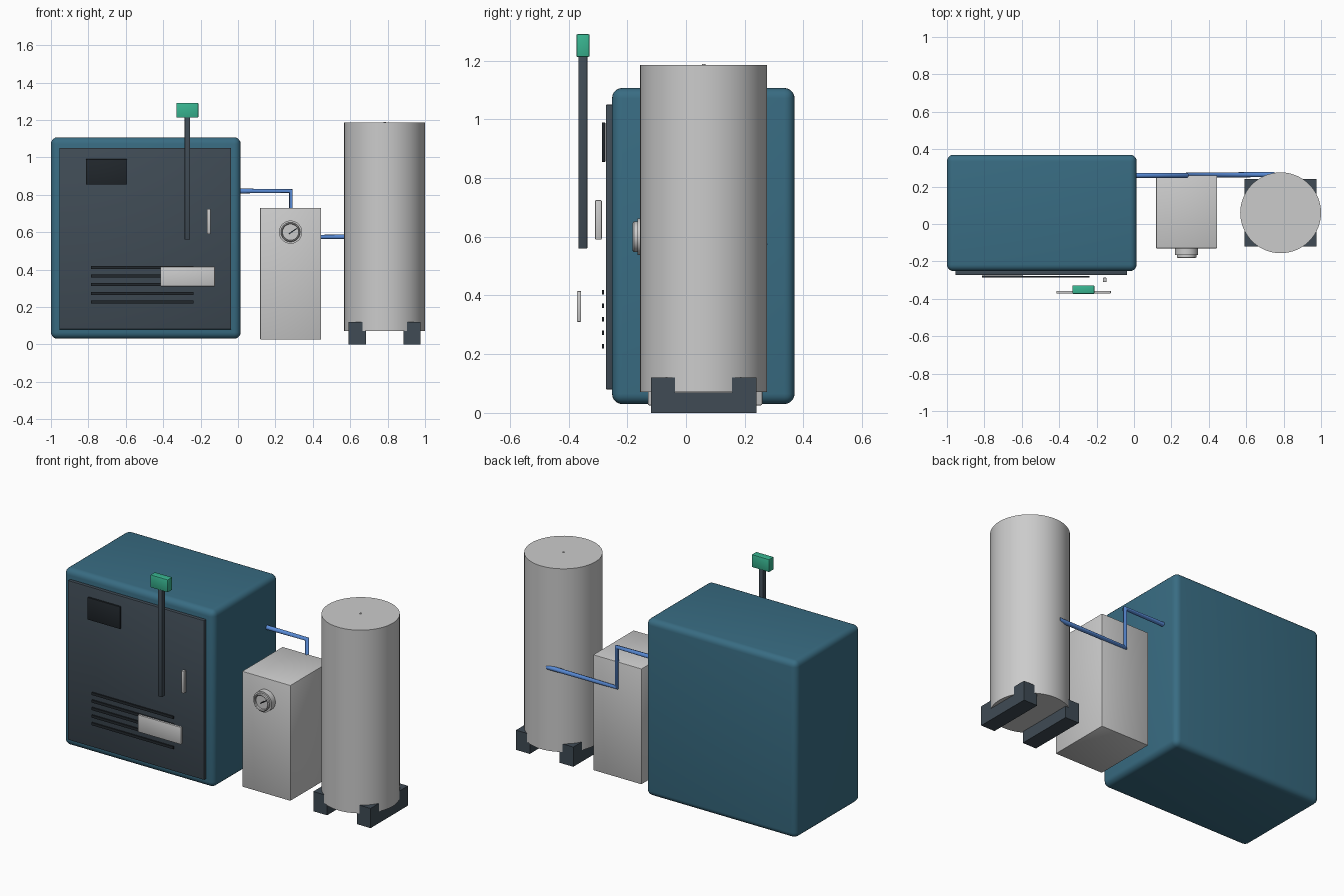
import bpy, bmesh
from math import radians, pi
from mathutils import Matrix, Vector

if "Cube" in bpy.data.objects:
    bpy.data.objects.remove(bpy.data.objects["Cube"])


def material(name, rgb):
    m = bpy.data.materials.new(name)
    m.diffuse_color = (*rgb, 1)
    m.use_nodes = True
    m.node_tree.nodes["Principled BSDF"].inputs["Base Color"].default_value = m.diffuse_color
    return m


TEAL = material("teal_paint", (0.04, 0.15, 0.225))
SLATE = material("slate", (0.05, 0.07, 0.09))
BLACK = material("black", (0.015, 0.02, 0.025))
GREEN = material("green", (0.04, 0.46, 0.28))
BLUE = material("blue_pipe", (0.1, 0.26, 0.68))


def finish(name, bm, mat=None, smooth=True):
    me = bpy.data.meshes.new(name)
    bm.to_mesh(me)
    bm.free()
    ob = bpy.data.objects.new(name, me)
    bpy.context.collection.objects.link(ob)
    if mat:
        me.materials.append(mat)
    if smooth:
        bpy.ops.object.select_all(action='DESELECT')
        ob.select_set(True)
        bpy.context.view_layer.objects.active = ob
        bpy.ops.object.shade_smooth_by_angle(angle=radians(35))
    return ob


def box(name, x, y, z, mat=None, bevel=0.0, segments=2):
    """Box from (min, max) pairs with optional rounded edges."""
    lo, hi = Vector((x[0], y[0], z[0])), Vector((x[1], y[1], z[1]))
    bm = bmesh.new()
    bmesh.ops.create_cube(bm, size=1, matrix=Matrix.Translation((lo + hi) / 2)
                          @ Matrix.Diagonal((*(hi - lo), 1)))
    if bevel:
        bmesh.ops.bevel(bm, geom=bm.edges[:], offset=bevel, segments=segments,
                        profile=0.5, affect='EDGES')
    return finish(name, bm, mat, bevel > 0)


def cylinder(name, centre, r, depth, axis='Z', mat=None, sides=64):
    bm = bmesh.new()
    rot = Matrix.Rotation(pi / 2, 4, 'X') if axis == 'Y' else Matrix()
    bmesh.ops.create_cone(bm, cap_ends=True, segments=sides, radius1=r, radius2=r,
                          depth=depth, matrix=Matrix.Translation(centre) @ rot)
    return finish(name, bm, mat)


# Main cabinet with its front door
box("cabinet", (-1, 0.014), (-0.252, 0.37), (0.03, 1.107), TEAL, 0.035, 5)
box("door_panel", (-0.955, -0.037), (-0.273, -0.25), (0.08, 1.05), SLATE, 0.003)
box("display_screen", (-0.813, -0.593), (-0.287, -0.275), (0.855, 0.99), BLACK, 0.002)
box("door_handle", (-0.167, -0.147), (-0.31, -0.287), (0.59, 0.725), None, 0.004)
for i in range(5):
    z = 0.227 + i * 0.046
    box(f"vent_slat_{i + 1}", (-0.785, -0.237), (-0.286, -0.279), (z - 0.008, z + 0.008), BLACK)

# Signal post in front of the cabinet
box("signal_post", (-0.285, -0.256), (-0.366, -0.336), (0.56, 1.218), SLATE, 0.002)
box("signal_lamp", (-0.329, -0.212), (-0.373, -0.329), (1.213, 1.29), GREEN, 0.003)
box("front_plate", (-0.414, -0.124), (-0.372, -0.357), (0.31, 0.415), None, 0.003)

# Dryer box with a dial gauge
box("dryer_box", (0.118, 0.444), (-0.13, 0.26), (0.026, 0.73), None, 0.004)
gx, gz = 0.281, 0.6
cylinder("gauge_body", (gx, -0.146, gz), 0.062, 0.04, 'Y')
bm = bmesh.new()
prof = [(0.052, -0.164), (0.052, -0.178), (0.047, -0.182), (0.043, -0.178), (0.043, -0.164)]
vs = [bm.verts.new((gx + r, y, gz)) for r, y in prof]
es = [bm.edges.new(p) for p in zip(vs, vs[1:])]
bmesh.ops.spin(bm, geom=vs + es, cent=(gx, 0, gz), axis=(0, 1, 0), angle=2 * pi,
               steps=48, use_duplicate=False)
bmesh.ops.remove_doubles(bm, verts=bm.verts[:], dist=1e-5)
bmesh.ops.recalc_face_normals(bm, faces=bm.faces[:])
finish("gauge_bezel", bm)
needle = box("gauge_needle", (-0.026, 0.026), (-0.174, -0.166), (-0.003, 0.003), BLACK)
needle.matrix_world = Matrix.Translation((gx + 0.012, 0, gz + 0.005)) @ Matrix.Rotation(-0.6, 4, 'Y')

# Pipework: cabinet to dryer to tank, as one run along the back
curve = bpy.data.curves.new("connecting_pipe", 'CURVE')
curve.dimensions = '3D'
curve.bevel_depth = 0.0135
curve.bevel_resolution = 4
curve.use_fill_caps = True
curve.materials.append(BLUE)
for run in ([(-0.05, 0.26, 0.82), (0.283, 0.26, 0.82), (0.283, 0.262, 0.575), (0.75, 0.264, 0.575)],):
    s = curve.splines.new('POLY')
    s.points.add(len(run) - 1)
    for p, co in zip(s.points, run):
        p.co = (*co, 1)
bpy.context.collection.objects.link(bpy.data.objects.new("connecting_pipe", curve))

# Storage tank with top plug
tx, ty = 0.784, 0.06
cylinder("storage_tank", (tx, ty, 0.628), 0.216, 1.115)
cylinder("tank_top_plug", (tx, ty, 1.186), 0.006, 0.006, sides=16)

# Cradle feet: U-shaped side profile extruded across, mirrored left and right
profile = [(-0.18, 0), (0.18, 0), (0.18, 0.12), (0.097, 0.12), (0.097, 0.07),
           (-0.097, 0.07), (-0.097, 0.12), (-0.18, 0.12)]
for side, name in ((-1, "left_tank_foot"), (1, "right_tank_foot")):
    bm = bmesh.new()
    face = bm.faces.new([bm.verts.new((tx + side * 0.1, ty + y, z)) for y, z in profile])
    ext = bmesh.ops.extrude_face_region(bm, geom=[face])
    bmesh.ops.translate(bm, vec=(side * 0.093, 0, 0),
                        verts=[v for v in ext["geom"] if isinstance(v, bmesh.types.BMVert)])
    bmesh.ops.recalc_face_normals(bm, faces=bm.faces[:])
    finish(name, bm, SLATE, False)
